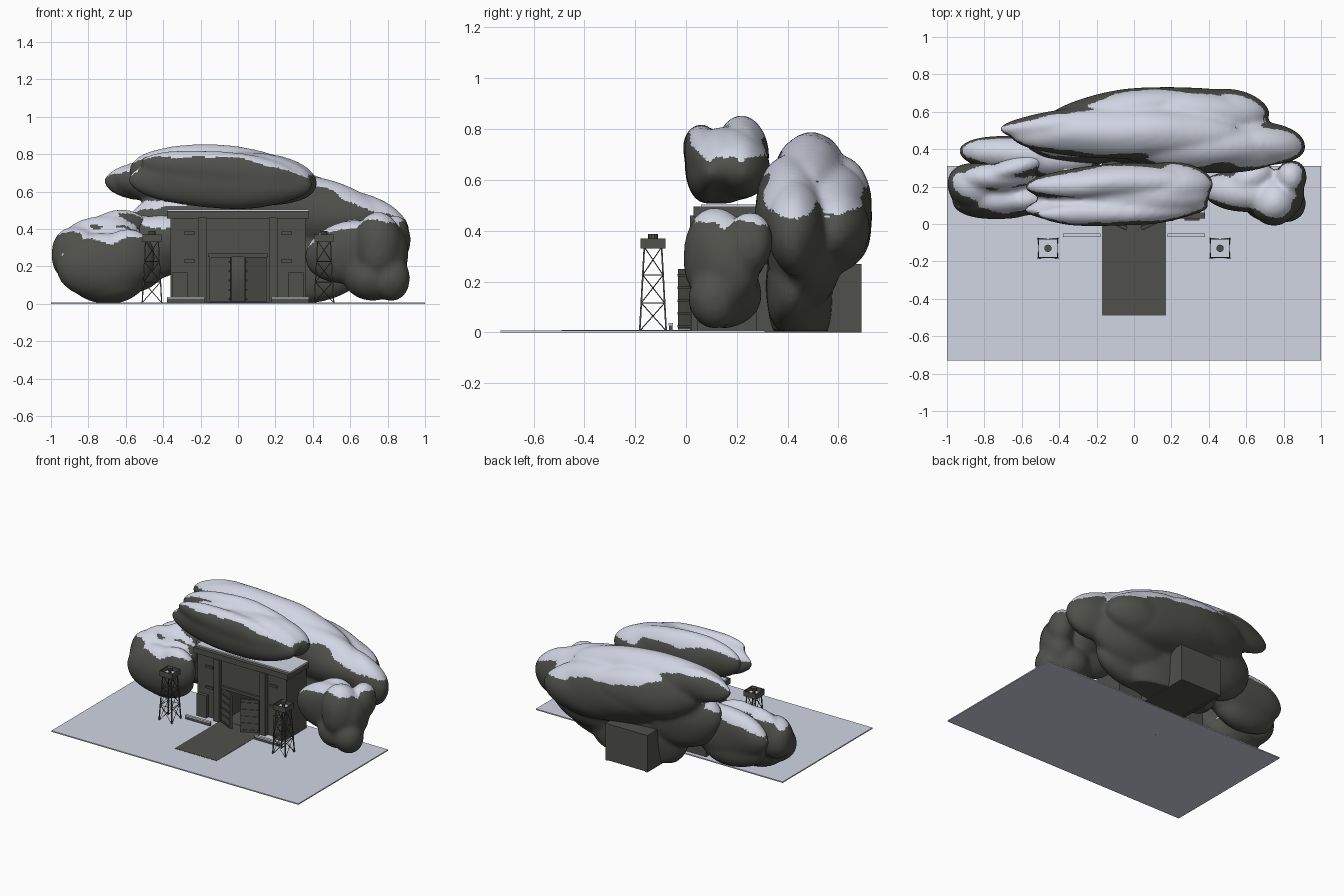
import bpy, bmesh, math
from mathutils import Vector, Matrix, Euler, noise

cube = bpy.data.objects.get("Cube")
if cube:
    bpy.data.objects.remove(cube)


def material(name, rgb):
    m = bpy.data.materials.new(name)
    m.use_nodes = True
    m.diffuse_color = (*rgb, 1)
    bsdf = next(n for n in m.node_tree.nodes if n.type == 'BSDF_PRINCIPLED')
    bsdf.inputs["Base Color"].default_value = (*rgb, 1)
    return m


STONE = material("dark stone", (0.08, 0.08, 0.07))
SNOW = material("snow", (0.64, 0.67, 0.77))


def finish(bm, name, *mats):
    mesh = bpy.data.meshes.new(name)
    bm.to_mesh(mesh)
    bm.free()
    for m in mats:
        mesh.materials.append(m)
    ob = bpy.data.objects.new(name, mesh)
    bpy.context.collection.objects.link(ob)
    return ob


def add_box(bm, x, y, z, turn=None):
    """Box between (low, high) pairs on each axis, optionally transformed."""
    size = [b - a for a, b in (x, y, z)]
    mid = [(a + b) / 2 for a, b in (x, y, z)]
    mat = Matrix.Translation(mid) @ Matrix.Diagonal((*size, 1))
    bmesh.ops.create_cube(bm, size=1, matrix=turn @ mat if turn else mat)


def box(name, mat, x, y, z):
    bm = bmesh.new()
    add_box(bm, x, y, z)
    return finish(bm, name, mat)


def add_beam(bm, a, b, r, sides=4):
    a, b = Vector(a), Vector(b)
    rot = (b - a).to_track_quat('Z', 'Y').to_matrix().to_4x4()
    bmesh.ops.create_cone(bm, cap_ends=True, segments=sides, radius1=r, radius2=r,
                          depth=(b - a).length,
                          matrix=Matrix.Translation((a + b) / 2) @ rot)


def rock(name, lumps):
    """Fuse ellipsoids (centre, radii, tilt, yaw) into one smooth, snow-capped rock."""
    bm = bmesh.new()
    for centre, radii, tilt, yaw in lumps:
        m = (Matrix.Translation(centre) @ Euler((0, tilt, yaw)).to_matrix().to_4x4()
             @ Matrix.Diagonal((*radii, 1)))
        bmesh.ops.create_icosphere(bm, subdivisions=4, radius=1, matrix=m)
    ob = finish(bm, name, STONE, SNOW)
    mod = ob.modifiers.new("fuse", 'REMESH')
    mod.mode, mod.voxel_size = 'VOXEL', 0.014
    mod = ob.modifiers.new("soften", 'SMOOTH')
    mod.factor, mod.iterations = 0.5, 12
    graph = bpy.context.evaluated_depsgraph_get()
    mesh = bpy.data.meshes.new_from_object(ob.evaluated_get(graph))
    ob.modifiers.clear()
    ob.data = mesh
    mesh.name = name
    mesh.materials.clear()
    for m in (STONE, SNOW):
        mesh.materials.append(m)
    # gentle lumps, stretched along x, and a flat foot
    normals = [v.normal.copy() for v in mesh.vertices]
    for v, n in zip(mesh.vertices, normals):
        p = Vector((v.co.x * 3, v.co.y * 7, v.co.z * 5))
        v.co += n * noise.noise(p) * 0.016
        v.co.z = max(v.co.z, 0.006)
    mesh.update()
    # snow settles on faces that look upward, a little less on the front
    for f in mesh.polygons:
        limit = 0.46 + 0.3 * noise.noise(f.center * 5) + 0.12 * max(0, -f.normal.y)
        f.material_index = int(f.normal.z > limit)
        f.use_smooth = True
    return ob


# Ground and path
box("snow_ground", SNOW, (-1, 1), (-0.73, 0.31), (0, 0.008))
box("path", STONE, (-0.17, 0.17), (-0.49, 0.05), (0.004, 0.01))

# Rocks
rock("top_rock", [
    ((-0.1, 0.085, 0.65), (0.5, 0.09, 0.14), 0.04, 0.02),
    ((-0.1, 0.06, 0.715), (0.43, 0.072, 0.1), 0.1, 0.02),
    ((-0.12, 0.22, 0.69), (0.47, 0.1, 0.165), 0.05, 0.06),
    ((-0.02, 0.15, 0.66), (0.42, 0.13, 0.148), 0.03, 0),
    ((0.17, 0.21, 0.66), (0.26, 0.115, 0.135), 0.1, 0.05)])
rock("back_rock", [
    ((-0.05, 0.49, 0.62), (0.62, 0.14, 0.155), 0.08, 0),
    ((-0.44, 0.53, 0.66), (0.28, 0.07, 0.115), 0, 0.08),
    ((-0.1, 0.6, 0.53), (0.4, 0.11, 0.17), 0.05, 0.18),
    ((0.22, 0.57, 0.45), (0.5, 0.165, 0.21), 0.12, 0),
    ((0.47, 0.6, 0.42), (0.26, 0.12, 0.15), 0.1, 0),
    ((0.36, 0.42, 0.5), (0.5, 0.145, 0.18), 0.2, -0.03),
    ((0.66, 0.43, 0.41), (0.27, 0.115, 0.18), 0.3, -0.08),
    ((0.42, 0.46, 0.28), (0.36, 0.14, 0.19), -0.2, 0),
    ((0.38, 0.41, 0.17), (0.29, 0.1, 0.17), -0.1, 0),
    ((-0.28, 0.45, 0.36), (0.33, 0.14, 0.22), 0.2, 0),
    ((0.07, 0.45, 0.18), (0.4, 0.14, 0.28), 0, 0)])
rock("left_back_rock", [
    ((-0.57, 0.37, 0.3), (0.36, 0.11, 0.18), 0, -0.06),
    ((-0.64, 0.36, 0.2), (0.25, 0.1, 0.15), 0, 0),
    ((-0.4, 0.35, 0.33), (0.24, 0.1, 0.15), 0, 0)])
rock("left_rock", [
    ((-0.73, 0.13, 0.2), (0.24, 0.1, 0.175), 0.05, 0),
    ((-0.73, 0.25, 0.31), (0.22, 0.09, 0.165), -0.1, 0),
    ((-0.59, 0.13, 0.24), (0.15, 0.08, 0.16), 0.2, 0),
    ((-0.865, 0.2, 0.26), (0.145, 0.12, 0.15), -0.2, -0.3),
    ((-0.64, 0.3, 0.4), (0.17, 0.065, 0.11), -0.1, 0.3),
    ((-0.69, 0.17, 0.12), (0.2, 0.12, 0.12), 0, 0)])
rock("right_rock", [
    ((0.59, 0.17, 0.28), (0.23, 0.11, 0.16), -0.2, -0.1),
    ((0.75, 0.12, 0.3), (0.13, 0.14, 0.18), 0, 0),
    ((0.84, 0.25, 0.35), (0.085, 0.095, 0.12), 0, 0),
    ((0.82, 0.11, 0.14), (0.105, 0.1, 0.12), 0, 0),
    ((0.81, 0.16, 0.26), (0.1, 0.13, 0.17), 0, 0),
    ((0.71, 0.16, 0.15), (0.14, 0.14, 0.13), 0.2, 0),
    ((0.62, 0.24, 0.33), (0.14, 0.085, 0.12), 0, 0.4)])

# Bunker front wall, leaving the doorway open
bm = bmesh.new()
for s in (-1, 1):
    add_box(bm, sorted((s * 0.15, s * 0.36)), (0.045, 0.28), (0, 0.46))
add_box(bm, (-0.15, 0.15), (0.045, 0.28), (0.26, 0.46))
add_box(bm, (-0.16, 0.16), (0.03, 0.05), (0.25, 0.27))
finish(bm, "bunker_wall", STONE)
box("roof_slab", STONE, (-0.38, 0.38), (0.03, 0.3), (0.455, 0.495))
box("roof_snow", SNOW, (-0.38, 0.38), (0.06, 0.3), (0.495, 0.504))

# Corridor running out through the back
bm = bmesh.new()
for s in (-1, 1):
    add_box(bm, sorted((s * 0.15, s * 0.17)), (0.25, 0.69), (0, 0.27))
add_box(bm, (-0.15, 0.15), (0.05, 0.69), (0.004, 0.012))
add_box(bm, (-0.15, 0.15), (0.25, 0.69), (0.25, 0.27))
add_box(bm, (-0.15, 0.15), (0.67, 0.69), (0.012, 0.25))
finish(bm, "corridor", STONE)

for s, side in ((-1, "right"), (1, "left")):
    # Pillars, side blocks and wall slots
    box(side + "_pillar", STONE, sorted((s * 0.165, s * 0.21)), (0.015, 0.05), (0, 0.46))
    box(side + "_block", STONE, sorted((s * 0.27, s * 0.35)), (0.02, 0.05), (0, 0.17))
    bm = bmesh.new()
    for z in (0.22, 0.37):
        add_box(bm, sorted((s * 0.23, s * 0.29)), (0.035, 0.05), (z, z + 0.016))
    finish(bm, side + "_wall_slots", STONE)

    # Door leaf standing ajar, with ribs on both faces
    hinge = Matrix.Translation((s * 0.15, 0.03, 0)) @ Matrix.Rotation(s * 0.45, 4, 'Z')
    bm = bmesh.new()
    add_box(bm, sorted((0, -s * 0.125)), (-0.008, 0.008), (0.012, 0.25), hinge)
    for i in range(5):
        z = 0.02 + i * 0.05
        add_box(bm, sorted((-s * 0.005, -s * 0.12)), (-0.013, 0.013), (z, z + 0.01), hinge)
    finish(bm, side + "_door", STONE)

    # Low barrier with a snowy top
    span = sorted((s * 0.18, s * 0.38))
    box(side + "_barrier", STONE, span, (-0.067, -0.053), (0.006, 0.028))
    box(side + "_barrier_snow", SNOW, span, (-0.069, -0.051), (0.028, 0.036))

    # Lattice watchtower: legs, rings and crossed braces
    cx, cy = s * 0.46, -0.13

    def corner(k, t):
        a = math.pi / 4 + k * math.pi / 2
        r = (0.052 - 0.018 * t) * math.sqrt(2)
        return (cx + r * math.cos(a), cy + r * math.sin(a), 0.006 + 0.33 * t)

    bm = bmesh.new()
    for k in range(4):
        add_beam(bm, corner(k, 0), corner(k, 1), 0.0045)
        for i in range(3):
            lo, hi = i / 3, (i + 1) / 3
            add_beam(bm, corner(k, lo), corner(k + 1, hi), 0.002)
            add_beam(bm, corner(k + 1, lo), corner(k, hi), 0.002)
            add_beam(bm, corner(k, hi), corner(k + 1, hi), 0.0025)
    finish(bm, side + "_tower_frame", STONE)

    # Parapet around a snowy deck, and a lamp
    bm = bmesh.new()
    for k in range(4):
        turn = Matrix.Translation((cx, cy, 0)) @ Matrix.Rotation(k * math.pi / 2, 4, 'Z')
        add_box(bm, (-0.05, 0.05), (-0.05, -0.047), (0.33, 0.37), turn)
    finish(bm, side + "_tower_parapet", STONE)
    box(side + "_tower_deck", SNOW, (cx - 0.047, cx + 0.047), (cy - 0.047, cy + 0.047),
        (0.332, 0.34))
    bm = bmesh.new()
    add_beam(bm, (cx, cy, 0.34), (cx, cy, 0.37), 0.01, 8)
    add_beam(bm, (cx, cy, 0.368), (cx, cy, 0.388), 0.02, 10)
    finish(bm, side + "_tower_lamp", STONE)
